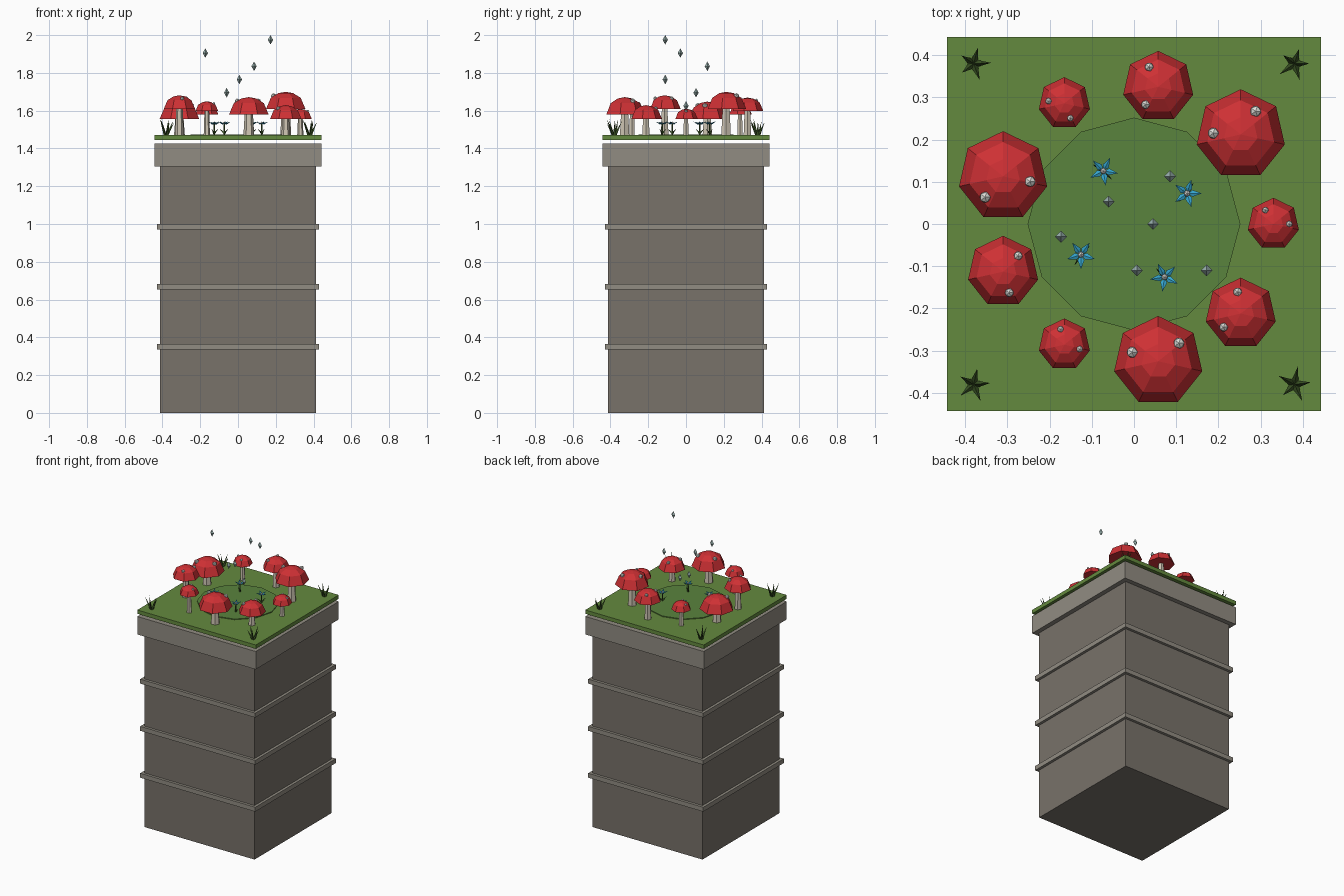
import bpy, bmesh, math, random
from mathutils import Vector, Matrix

if "Cube" in bpy.data.objects:
    bpy.data.objects.remove(bpy.data.objects["Cube"])

random.seed(4)
TAU = math.tau


def material(name, hexcode):
    rgb = [int(hexcode[i:i + 2], 16) / 255 for i in (0, 2, 4)]
    m = bpy.data.materials.new(name)
    m.diffuse_color = [c / 12.92 if c < 0.04 else ((c + 0.055) / 1.055) ** 2.4 for c in rgb] + [1]
    m.use_nodes = True
    m.node_tree.nodes["Principled BSDF"].inputs["Base Color"].default_value = m.diffuse_color
    return m


STONE = material("stone", "78726A")
TRIM = material("trim_stone", "918C82")
GRASS = material("grass", "648A3E")
MOSS = material("moss", "5A833D")
LEAF = material("leaf", "3F5A28")
STEM = material("stem", "CFC6B4")
RED = material("red_cap", "CE3034")
WHITE = material("white_spot", "DDDDD8")
BLUE = material("blue_petal", "35A5CE")
CRYSTAL = material("crystal", "9DB5B2")


def finish(name, bm, mat):
    bmesh.ops.recalc_face_normals(bm, faces=bm.faces)
    me = bpy.data.meshes.new(name)
    bm.to_mesh(me)
    bm.free()
    me.materials.append(mat)
    ob = bpy.data.objects.new(name, me)
    bpy.context.collection.objects.link(ob)
    return ob


def slab(name, half, z0, z1, mat):
    bm = bmesh.new()
    bmesh.ops.create_cube(bm, size=1, matrix=Matrix.Translation((0, 0, (z0 + z1) / 2))
                          @ Matrix.Diagonal((2 * half, 2 * half, z1 - z0, 1)))
    return finish(name, bm, mat)


def lathe(bm, profile, sides, centre=(0, 0, 0), start=0.0):
    """Revolve (radius, z) points into a closed flat-faced solid."""
    c = Vector(centre)
    rings = []
    for r, z in profile:
        if r == 0:
            rings.append([bm.verts.new(c + Vector((0, 0, z)))])
        else:
            rings.append([bm.verts.new(c + Vector((r * math.cos(start + TAU * k / sides),
                                                   r * math.sin(start + TAU * k / sides), z)))
                          for k in range(sides)])
    for a, b in zip(rings, rings[1:]):
        for k in range(sides):
            n = (k + 1) % sides
            if len(a) == 1:
                bm.faces.new((a[0], b[k], b[n]))
            elif len(b) == 1:
                bm.faces.new((a[k], a[n], b[0]))
            else:
                bm.faces.new((a[k], a[n], b[n], b[k]))
    for ring in (rings[0], rings[-1]):
        if len(ring) > 1:
            bm.faces.new(ring)


def spike(bm, base, tip, radius, sides=3):
    """Thin cone from base to tip."""
    base, tip = Vector(base), Vector(tip)
    d = tip - base
    m = Matrix.Translation((base + tip) / 2) @ d.to_track_quat('Z', 'Y').to_matrix().to_4x4()
    bmesh.ops.create_cone(bm, cap_ends=True, segments=sides, radius1=radius, radius2=0,
                          depth=d.length, matrix=m)


# Stone tower, trim bands, coping and turf
slab("tower_body", 0.412, 0, 1.305, STONE)
for i, z in enumerate((0.35, 0.667, 0.986)):
    slab(f"trim_band_{i + 1}", 0.43, z - 0.015, z + 0.015, TRIM)
slab("coping", 0.443, 1.305, 1.426, TRIM)
TOP = 1.47
slab("grass_slab", 0.443, 1.444, TOP, GRASS)
bm = bmesh.new()
lathe(bm, [(0.252, TOP - 0.005), (0.252, TOP + 0.005)], 12)
finish("moss_disc", bm, MOSS)

# Ring of nine mushrooms
CAP = [(1, 0), (0.76, 0.55), (0.38, 0.78), (0, 0.85)]
for i in range(9):
    a = i * TAU / 9
    x, y = 0.33 * math.cos(a), 0.33 * math.sin(a)
    R = (0.062, 0.107, 0.085)[i % 3]
    rim = (1.557, 1.609, 1.597, 1.581)[i % 4]
    bm = bmesh.new()
    lathe(bm, [(0.27 * R, TOP - 0.003), (0.2 * R, rim + 0.1 * R)], 6, (x, y, 0))
    finish(f"mushroom_stem_{i + 1}", bm, STEM)
    bm = bmesh.new()
    lathe(bm, [(r * R, z * R) for r, z in CAP], 7, (x, y, rim), TAU / 4)
    finish(f"mushroom_cap_{i + 1}", bm, RED)
    bm = bmesh.new()
    for s in (i, i + TAU / 3):
        p = (x + 0.61 * R * math.cos(s), y + 0.61 * R * math.sin(s), rim + 0.65 * R)
        bmesh.ops.create_icosphere(bm, subdivisions=1, radius=0.135 * R,
                                   matrix=Matrix.Translation(p))
    finish(f"cap_spots_{i + 1}", bm, WHITE)

# Four star flowers
for i in range(4):
    a = math.radians(30 + 90 * i)
    c = Vector((0.145 * math.cos(a), 0.145 * math.sin(a), 1.53))
    bm = bmesh.new()
    lathe(bm, [(0.005, TOP), (0.004, c.z)], 5, (c.x, c.y, 0))
    for s in (a + 0.5, a + 3.4):
        spike(bm, (c.x, c.y, TOP + 0.01),
              (c.x + 0.03 * math.cos(s), c.y + 0.03 * math.sin(s), TOP + 0.035), 0.006)
    finish(f"flower_stalk_{i + 1}", bm, LEAF)
    bm = bmesh.new()
    for k in range(5):
        s = TAU * k / 5 + i * 1.1
        out, side = Vector((math.cos(s), math.sin(s), 0)), Vector((-math.sin(s), math.cos(s), 0))
        up = Vector((0, 0, 0.003))
        pts = [c, c + out * 0.013 + side * 0.008 + up, c + out * 0.035 + up * 4,
               c + out * 0.013 - side * 0.008 + up]
        hi = bm.verts.new(c + out * 0.013 + up * 2)
        lo = bm.verts.new(c + out * 0.013 - up)
        v = [bm.verts.new(p) for p in pts]
        for j in range(4):
            bm.faces.new((v[j], v[(j + 1) % 4], hi))
            bm.faces.new((v[(j + 1) % 4], v[j], lo))
    finish(f"flower_petals_{i + 1}", bm, BLUE)
    bm = bmesh.new()
    bmesh.ops.create_icosphere(bm, subdivisions=1, radius=0.008,
                               matrix=Matrix.Translation(c + Vector((0, 0, 0.004))))
    finish(f"flower_centre_{i + 1}", bm, WHITE)

# Grass tufts in the corners
for i, (sx, sy) in enumerate(((1, 1), (-1, 1), (-1, -1), (1, -1))):
    bm = bmesh.new()
    for k in range(5):
        s = TAU * k / 5 + i * 1.3
        lean = random.uniform(0.026, 0.038)
        d = Vector((math.cos(s), math.sin(s), 0))
        base = Vector((sx * 0.38, sy * 0.38, TOP - 0.002)) + d * 0.006
        spike(bm, base, base + d * lean + Vector((0, 0, random.uniform(0.065, 0.09))), 0.009)
    finish(f"grass_tuft_{i + 1}", bm, LEAF)

# Floating crystals
spots = [(0.045, 0.0), (-0.06, 0.053), (0.007, -0.11), (0.085, 0.113), (-0.173, -0.03), (0.172, -0.11)]
for i, (x, y) in enumerate(spots):
    bm = bmesh.new()
    lathe(bm, [(0, -0.025), (0.014, 0), (0, 0.025)], 4, (x, y, 1.625 + 0.07 * i))
    finish(f"floating_crystal_{i + 1}", bm, CRYSTAL)
